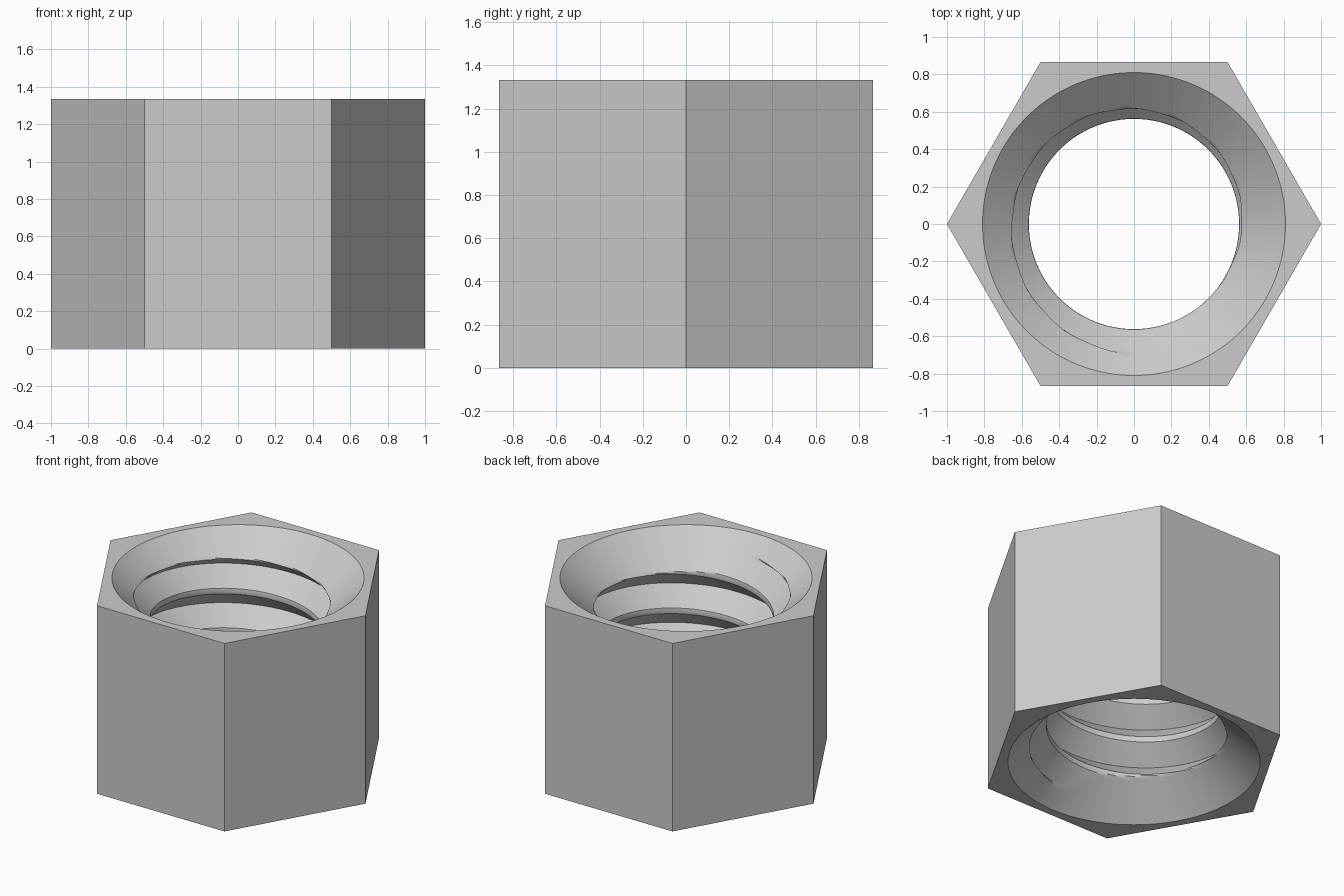
import bpy
import bmesh
from math import cos, sin, pi, radians

cube = bpy.data.objects.get("Cube")
if cube:
    bpy.data.objects.remove(cube, do_unlink=True)

HEIGHT = 1.333
MOUTH, CREST, ROOT = 0.81, 0.562, 0.69   # bore radii
PITCH = 0.28
FLANK = 0.95                             # rise of the thread flank per radius
CONE = 0.87                              # rise of the end chamfer per radius
ROOT_Z = 1.23 - PITCH * 275 / 360        # groove root height at angle zero
SEGMENTS, ROWS = 144, 28                 # around the bore, per thread turn


def bore_radius(offset, z):
    """Widest of the thread groove and the two chamfer cones."""
    away = abs((offset - ROOT_Z + PITCH / 2) % PITCH - PITCH / 2)
    groove = ROOT - away / FLANK
    chamfer = MOUTH - min(z, HEIGHT - z) / CONE
    return max(CREST, groove, chamfer)


def bore_point(i, j):
    turn = i / SEGMENTS
    offset = ROOT_Z + j * PITCH / ROWS
    z = min(max(offset + turn * PITCH, 0), HEIGHT)
    r = bore_radius(z - turn * PITCH, z)
    return r * cos(turn * 2 * pi), r * sin(turn * 2 * pi), z


# Threaded bore: rows of faces that climb along the helix
bm = bmesh.new()
low = int(-(ROOT_Z + PITCH) / PITCH * ROWS) - 2
high = int((HEIGHT - ROOT_Z) / PITCH * ROWS) + 2
grid = [[bm.verts.new(bore_point(i, j)) for j in range(low, high + 1)]
        for i in range(SEGMENTS + 1)]
for a, b in zip(grid, grid[1:]):
    for k in range(high - low):
        bm.faces.new((a[k], a[k + 1], b[k + 1], b[k]))
bmesh.ops.remove_doubles(bm, verts=bm.verts, dist=0.00001)

# Hexagonal body around the bore
rims = [e for e in bm.edges if len(e.link_faces) == 1]
rings = []
for z in (0, HEIGHT):
    ring = [bm.verts.new((cos(k * pi / 3), sin(k * pi / 3), z)) for k in range(6)]
    edges = [bm.edges.new((ring[k - 1], ring[k])) for k in range(6)]
    edges += [e for e in rims if all(abs(v.co.z - z) < 0.0001 for v in e.verts)]
    bmesh.ops.triangle_fill(bm, use_beauty=True, edges=edges)
    rings.append(ring)
bottom, top = rings
for k in range(6):
    bm.faces.new((bottom[k - 1], bottom[k], top[k], top[k - 1]))
bmesh.ops.recalc_face_normals(bm, faces=bm.faces)

mesh = bpy.data.meshes.new("hex_nut")
bm.to_mesh(mesh)
bm.free()
nut = bpy.data.objects.new("hex_nut", mesh)
bpy.context.collection.objects.link(nut)

# Plain grey metal
grey = bpy.data.materials.new("grey_metal")
grey.use_nodes = True
colour = (0.6, 0.6, 0.6, 1)
grey.diffuse_color = colour
grey.node_tree.nodes["Principled BSDF"].inputs["Base Color"].default_value = colour
mesh.materials.append(grey)

bpy.context.view_layer.objects.active = nut
nut.select_set(True)
bpy.ops.object.shade_smooth_by_angle(angle=radians(30))
